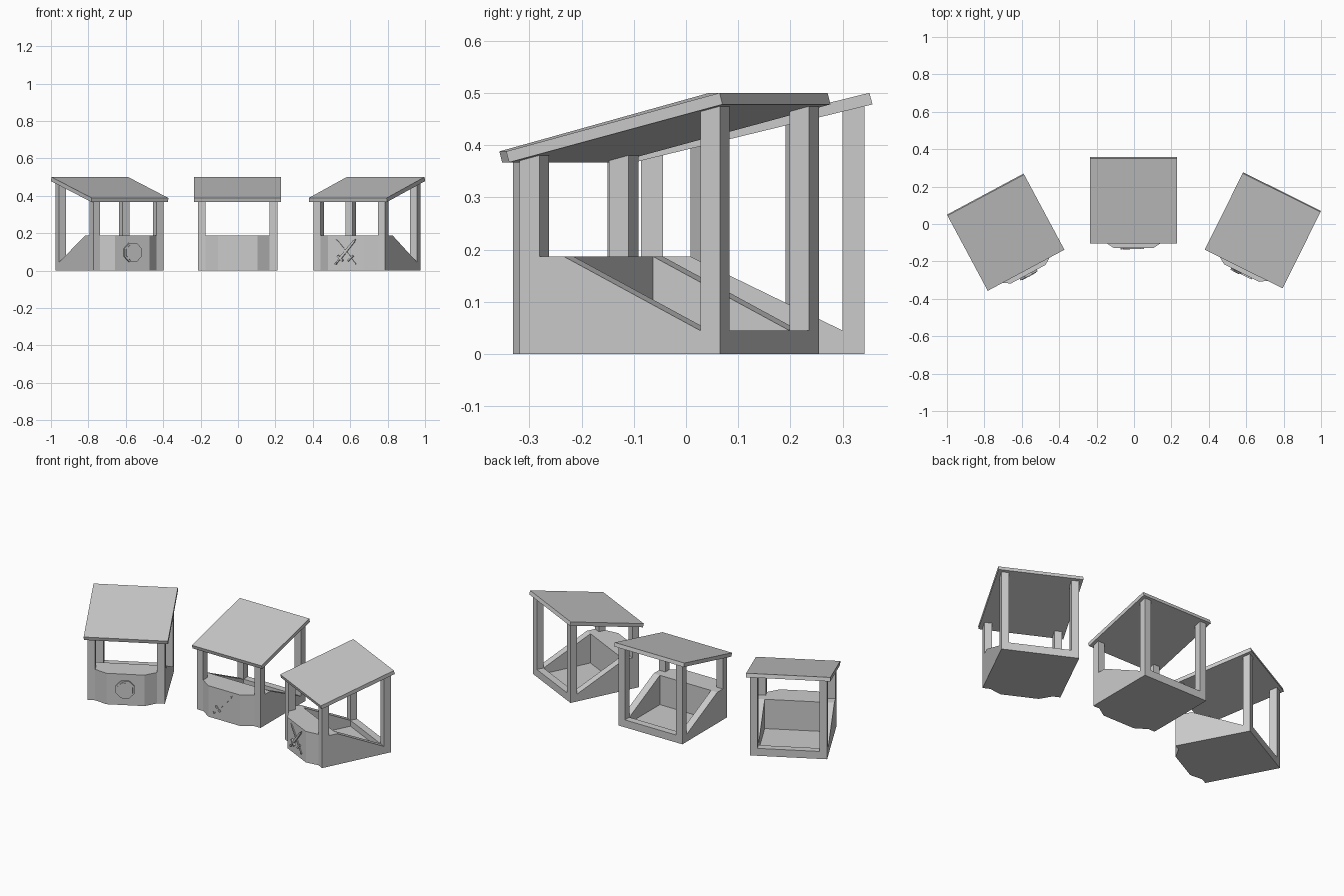
import bpy, bmesh, math
from mathutils import Matrix, Vector

if "Cube" in bpy.data.objects:
    bpy.data.objects.remove(bpy.data.objects["Cube"])

W = 0.213      # half width of the base
D = 0.214      # half depth of the base
P = 0.042      # post and wall thickness
BAY = -0.257   # front face of the counter bay


def prism(name, pts, axis, lo, hi, mat):
    """Extrude a 2D outline along an axis: x uses (y,z), y uses (x,z), z uses (x,y)."""
    place = {'x': lambda a, b, t: (t, a, b),
             'y': lambda a, b, t: (a, t, b),
             'z': lambda a, b, t: (a, b, t)}[axis]
    bm = bmesh.new()
    face = bm.faces.new([bm.verts.new(place(a, b, lo)) for a, b in pts])
    ext = bmesh.ops.extrude_face_region(bm, geom=[face])
    move = Vector(place(0, 0, hi - lo))
    bmesh.ops.translate(bm, vec=move,
                        verts=[v for v in ext['geom'] if isinstance(v, bmesh.types.BMVert)])
    bmesh.ops.recalc_face_normals(bm, faces=bm.faces)
    me = bpy.data.meshes.new(name)
    bm.to_mesh(me)
    bm.free()
    ob = bpy.data.objects.new(name, me)
    ob.matrix_world = mat
    bpy.context.collection.objects.link(ob)
    return ob


def underside(y):
    """Height of the roof's lower face."""
    return 0.367 + (y + 0.227) * (0.478 - 0.367) / 0.456


def booth(tag, mat):
    # sloped side walls and corner posts
    for side, s in (("left", -1), ("right", 1)):
        lo, hi = sorted((s * W, s * (W - P)))
        prism(f"{tag}_{side}_wall",
              [(-D, 0), (D, 0), (D, 0.045), (D - P, 0.045), (-0.12, 0.187), (-D, 0.187)],
              'x', lo, hi, mat)
        for end, y0, z0 in (("front", -D, 0.187), ("rear", D - P, 0.045)):
            y1 = y0 + P
            prism(f"{tag}_{end}_{side}_post",
                  [(y0, z0), (y1, z0), (y1, underside(y1)), (y0, underside(y0))],
                  'x', lo, hi, mat)
    # counter with the angled bay front
    i = W - P
    prism(f"{tag}_counter",
          [(-i, -0.12), (-i, -D), (-0.105, BAY), (0.105, BAY), (i, -D), (i, -0.12)],
          'z', 0, 0.187, mat)
    # floor and rear sill
    prism(f"{tag}_floor", [(-i, -0.12), (i, -0.12), (i, D - P), (-i, D - P)],
          'z', 0, 0.01, mat)
    prism(f"{tag}_rear_sill", [(-i, D - P), (i, D - P), (i, D), (-i, D)],
          'z', 0, 0.045, mat)
    # slanted roof slab
    prism(f"{tag}_roof",
          [(-0.233, 0.388), (-0.227, 0.367), (0.229, 0.478), (0.223, 0.5)],
          'x', -0.2325, 0.2325, mat)


def sword(tag, cx, cz, angle, depth, mat):
    """Sword relief on the bay; hilt at the bottom, tilted by the angle."""
    m = mat @ Matrix.Translation((cx, 0, cz)) @ Matrix.Rotation(angle, 4, 'Y')
    back = BAY + 0.002
    prism(f"{tag}_blade", [(-0.007, -0.045), (0.007, -0.045), (0.006, 0.075),
                           (0, 0.092), (-0.006, 0.075)], 'y', back, BAY - depth, m)
    prism(f"{tag}_guard", [(-0.021, -0.05), (0.021, -0.05), (0.021, -0.041), (-0.021, -0.041)],
          'y', back, BAY - depth - 0.004, m)
    prism(f"{tag}_grip", [(-0.004, -0.08), (0.004, -0.08), (0.004, -0.05), (-0.004, -0.05)],
          'y', back, BAY - depth - 0.001, m)
    prism(f"{tag}_pommel", [(0, -0.092), (0.007, -0.085), (0, -0.077), (-0.007, -0.085)],
          'y', back, BAY - depth - 0.003, m)


def octagon(r):
    return [(r * math.cos(math.pi / 8 + k * math.pi / 4),
             0.097 + r * math.sin(math.pi / 8 + k * math.pi / 4)) for k in range(8)]


def frame(x, y, deg):
    return Matrix.Translation((x, y, 0)) @ Matrix.Rotation(math.radians(deg), 4, 'Z')


left, middle, right = frame(-0.687, -0.042, 28.2), frame(-0.002, 0.128, 0), frame(0.69, -0.032, -26.4)
for tag, mat in (("left_stall", left), ("middle_stall", middle), ("right_stall", right)):
    booth(tag, mat)

# round shield sign: disc, raised face and centre strip
prism("shield_disc", octagon(0.056), 'y', BAY + 0.002, BAY - 0.010, left)
prism("shield_face", octagon(0.046), 'y', BAY - 0.009, BAY - 0.013, left)
prism("shield_strip", [(-0.003, 0.055), (0.003, 0.055), (0.003, 0.139), (-0.003, 0.139)],
      'y', BAY - 0.012, BAY - 0.015, left)

# single sword sign and crossed swords sign
sword("single_sword", -0.008, 0.099, math.radians(43), 0.004, middle)
for k, s in enumerate((-1, 1)):
    sword(f"crossed_sword_{k + 1}", 0, 0.1, s * math.radians(42), 0.004 + 0.004 * k, right)
